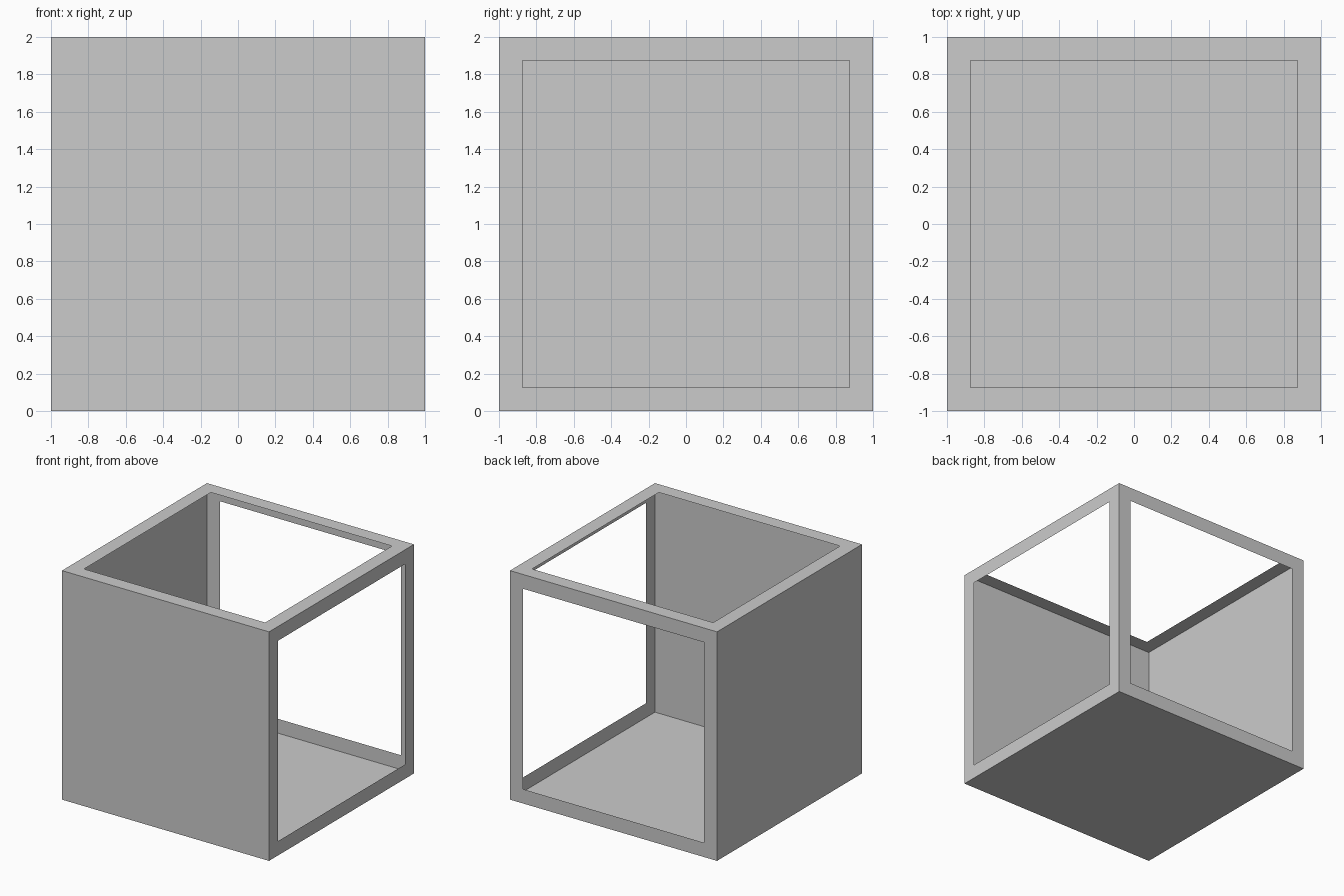
import bpy
import bmesh
from mathutils import Matrix

if "Cube" in bpy.data.objects:
    bpy.data.objects.remove(bpy.data.objects["Cube"])

SIZE = 2.0
BORDER = 0.125

# Paper-thin box: front, left and bottom are full panels
bm = bmesh.new()
bmesh.ops.create_cube(bm, size=SIZE, matrix=Matrix.Translation((0, 0, SIZE / 2)))

# Top, right and back become flat frames around a window
bm.normal_update()
windows = [f for f in bm.faces if max(f.normal) > 0.9]
bmesh.ops.inset_individual(bm, faces=windows, thickness=BORDER, use_even_offset=True)
bmesh.ops.delete(bm, geom=windows, context='FACES')

mesh = bpy.data.meshes.new("open_box")
bm.to_mesh(mesh)
bm.free()
bpy.context.collection.objects.link(bpy.data.objects.new("open_box", mesh))
